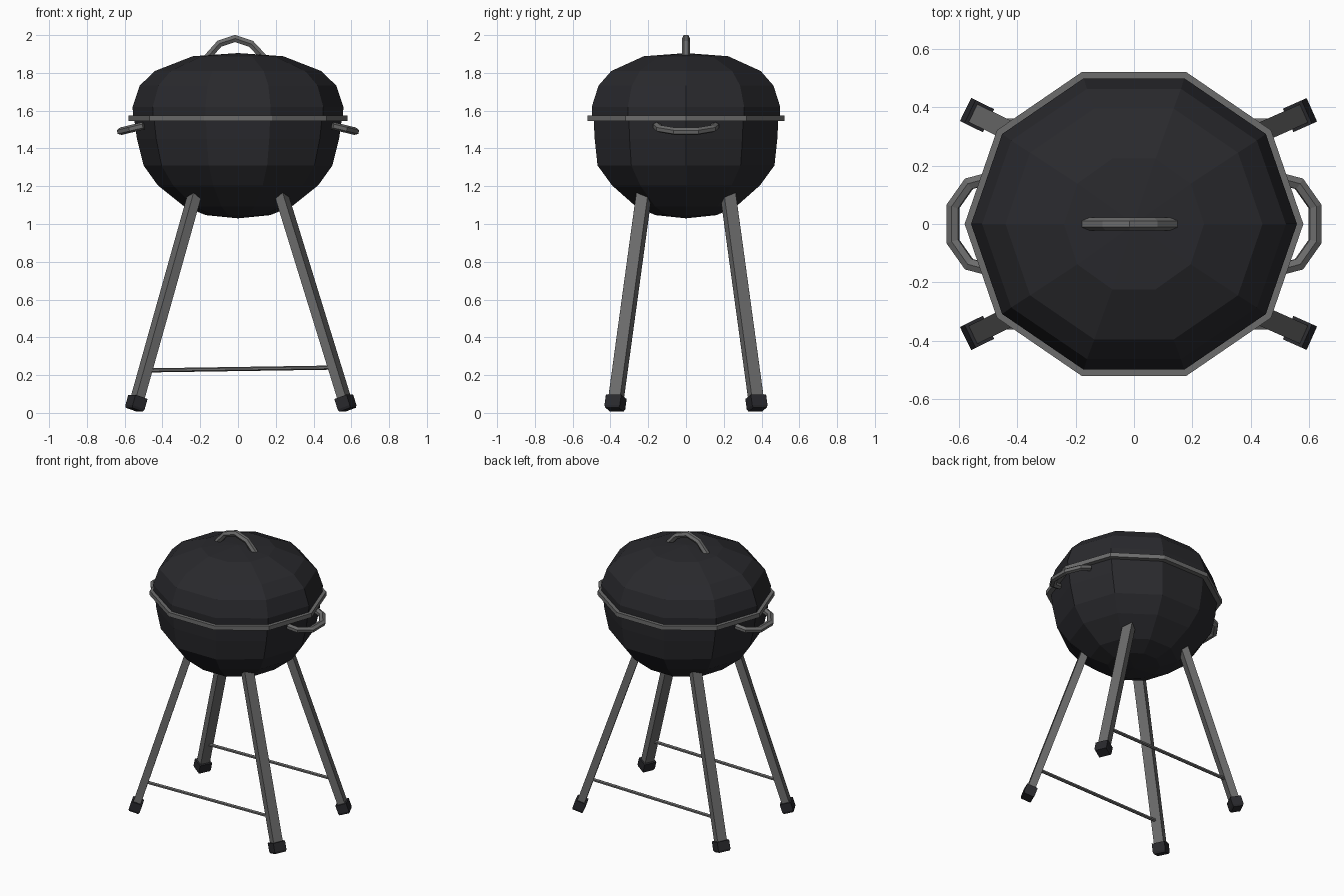
import bpy, bmesh, math
from mathutils import Vector

if "Cube" in bpy.data.objects:
    bpy.data.objects.remove(bpy.data.objects["Cube"])


def material(name, c):
    m = bpy.data.materials.new(name)
    m.diffuse_color = (*c, 1)
    m.use_nodes = True
    m.node_tree.nodes["Principled BSDF"].inputs["Base Color"].default_value = m.diffuse_color
    return m


ENAMEL = material("dark_enamel", (0.022, 0.022, 0.026))
METAL = material("grey_metal", (0.15, 0.15, 0.15))


def finish(name, bm, mat):
    bmesh.ops.recalc_face_normals(bm, faces=bm.faces)
    me = bpy.data.meshes.new(name)
    bm.to_mesh(me)
    bm.free()
    me.materials.append(mat)
    ob = bpy.data.objects.new(name, me)
    bpy.context.collection.objects.link(ob)
    return ob


def bridge(bm, a, b):
    n = len(a)
    for i in range(n):
        bm.faces.new((a[i], a[(i + 1) % n], b[(i + 1) % n], b[i]))


def lathe(name, profile, mat, pole=None, closed=False, n=10):
    """Ten-sided turned shape; each profile point is (radius, z, depth scale)."""
    bm = bmesh.new()
    rings = [[bm.verts.new((r * math.cos(math.tau * i / n),
                            r * k * math.sin(math.tau * i / n), z))
              for i in range(n)] for r, z, k in profile]
    for a, b in zip(rings, rings[1:]):
        bridge(bm, a, b)
    if closed:
        bridge(bm, rings[-1], rings[0])
    if pole is not None:
        p = bm.verts.new((0, 0, pole))
        for i in range(n):
            bm.faces.new((rings[-1][i], rings[-1][(i + 1) % n], p))
    return finish(name, bm, mat)


def sweep(name, path, section, up, mat, scales=None):
    """Sweep a closed 2D section (side, up) along a path with mitred corners."""
    path = [Vector(p) for p in path]
    up = Vector(up).normalized()
    bm = bmesh.new()
    rings = []
    for i, p in enumerate(path):
        d0 = (p - path[max(i - 1, 0)]).normalized()
        d1 = (path[min(i + 1, len(path) - 1)] - p).normalized()
        t = (d0 + d1).normalized()
        side = t.cross(up).normalized()
        u = side.cross(t)
        ref = d0 if i else d1
        mitre = 1 / max(t.dot(ref), 0.5)
        s = scales[i] if scales else 1
        rings.append([bm.verts.new(p + side * a * mitre * s + u * b * s)
                      for a, b in section])
    for a, b in zip(rings, rings[1:]):
        bridge(bm, a, b)
    bm.faces.new(rings[0])
    bm.faces.new(rings[-1])
    return finish(name, bm, mat)


def rect(w, h):
    return [(-w / 2, -h / 2), (w / 2, -h / 2), (w / 2, h / 2), (-w / 2, h / 2)]


def hexa(w, h):
    return [(w / 2 * math.cos(math.tau * (i + .5) / 6) / .866,
             h / 2 * math.sin(math.tau * (i + .5) / 6)) for i in range(6)]


# Lid, bowl and the metal rim between them
lathe("lid", [(.555, 1.56, .94), (.558, 1.62, .94), (.52, 1.733, .936),
              (.44, 1.81, .945), (.24, 1.888, .98)], ENAMEL, pole=1.905)
lathe("bowl", [(.55, 1.56, .935), (.535, 1.45, .95), (.5, 1.31, .985),
               (.424, 1.204, .97), (.285, 1.093, .98), (.17, 1.047, 1)],
      ENAMEL, pole=1.03)
lathe("rim", [(.54, 1.544, .943), (.58, 1.544, .943), (.58, 1.574, .943),
              (.54, 1.574, .943)], METAL, closed=True)

# Lid handle
sweep("lid_handle", [(-.165, 0, 1.88), (-.098, 0, 1.955), (-.015, 0, 1.982),
                     (.07, 0, 1.953), (.138, 0, 1.88)],
      hexa(.036, .044), (0, 1, 0), METAL)

# Side handles, drooping slightly outwards
for s, label in ((-1, "left"), (1, "right")):
    half = [(.5, .155), (.565, .138), (.62, .06)]
    pts = half + [(x, -y) for x, y in reversed(half)]
    sweep(label + "_handle",
          [(s * x, y, 1.52 - .24 * (x - .5)) for x, y in pts],
          hexa(.04, .04), (s * .24, 0, 1), METAL)

# Splayed legs with dark feet
for sx, side, fx in ((-1, "left", .548), (1, "right", .58)):
    for sy, end in ((-1, "front"), (1, "back")):
        top = Vector((sx * .228, sy * .222, 1.16))
        foot = Vector((sx * fx, sy * .378, .02))
        axis = (foot - top).normalized()
        at = lambda z: top + axis * ((z - top.z) / axis.z)
        outward = Vector((foot.x - top.x, foot.y - top.y, 0))
        sweep(f"{end}_{side}_leg", [top, at(.06)], rect(.068, .05),
              outward, METAL)
        sweep(f"{end}_{side}_foot", [at(.085), at(.03), at(.017)],
              rect(.088, .074), outward, ENAMEL, scales=[1, 1, .88])

# Front and back crossbars
for sy, end in ((-1, "front"), (1, "back")):
    sweep(end + "_crossbar", [(-.48, sy * .35, .225), (.51, sy * .35, .24)],
          hexa(.022, .022), (0, 0, 1), METAL)
